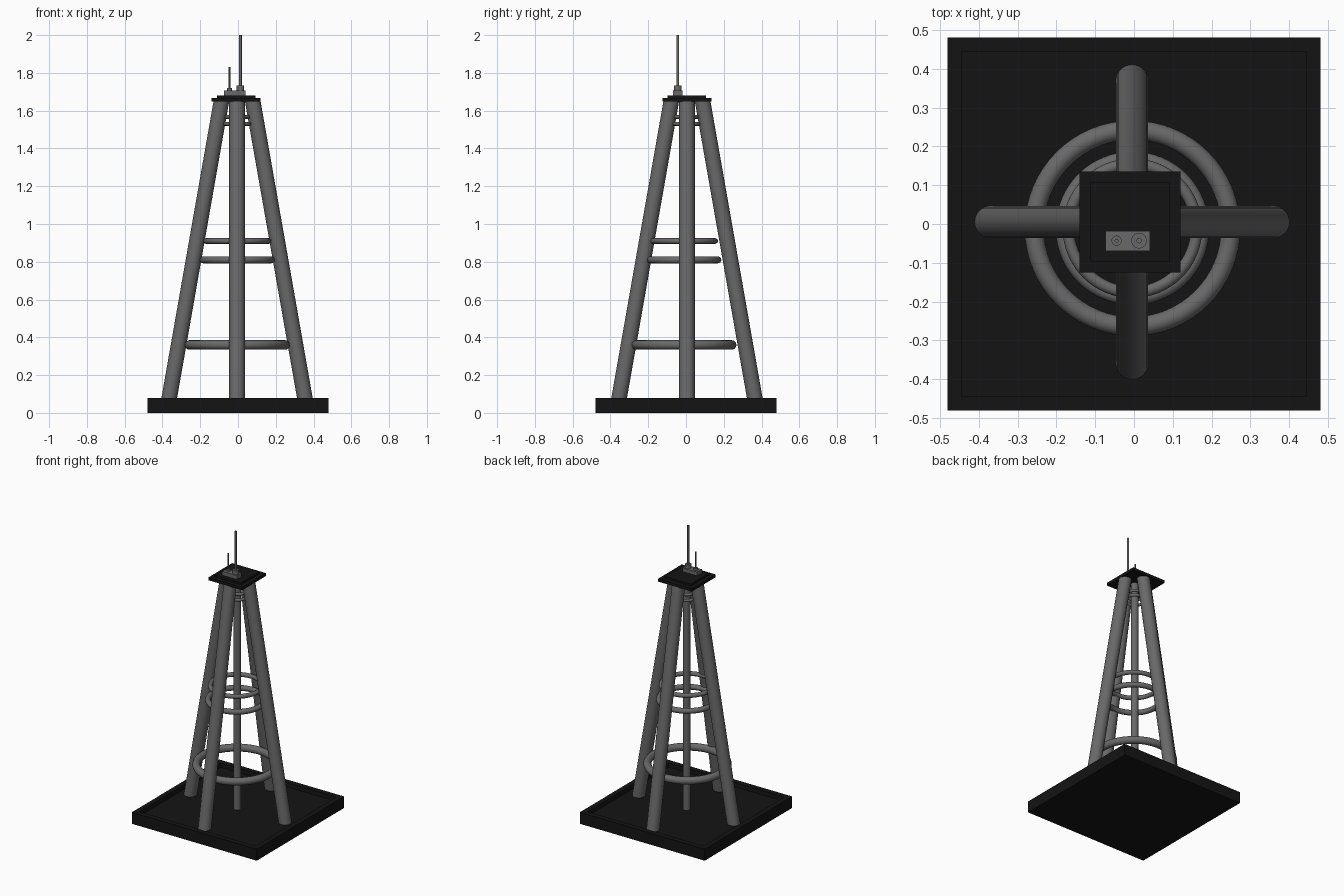
import bpy, bmesh, math
from mathutils import Vector

if "Cube" in bpy.data.objects:
    bpy.data.objects.remove(bpy.data.objects["Cube"])

CX, CY = -0.005, 0.005   # tower centre


def material(name, v):
    m = bpy.data.materials.new(name)
    m.diffuse_color = (v, v, v, 1)
    m.use_nodes = True
    m.node_tree.nodes["Principled BSDF"].inputs["Base Color"].default_value = m.diffuse_color
    return m


STEEL = material("dark_grey", 0.14)
BLACK = material("black", 0.007)


def add_object(name, bm, mat, smooth=False):
    bmesh.ops.recalc_face_normals(bm, faces=bm.faces)
    me = bpy.data.meshes.new(name)
    bm.to_mesh(me)
    bm.free()
    ob = bpy.data.objects.new(name, me)
    bpy.context.collection.objects.link(ob)
    me.materials.append(mat)
    if smooth:
        bpy.ops.object.select_all(action='DESELECT')
        ob.select_set(True)
        bpy.context.view_layer.objects.active = ob
        bpy.ops.object.shade_smooth_by_angle(angle=math.radians(35))
    return ob


def stepped_slab(name, cx, cy, hx, hy, z0, z1, inset=0, step=0, mat=BLACK):
    """Box whose top face is inset and then raised or sunk by step."""
    bm = bmesh.new()
    bmesh.ops.create_cube(bm, size=1)
    for v in bm.verts:
        v.co = (cx + v.co.x * 2 * hx, cy + v.co.y * 2 * hy, z0 + (v.co.z + 0.5) * (z1 - z0))
    if inset:
        bm.normal_update()
        top = max(bm.faces, key=lambda f: f.calc_center_median().z)
        bmesh.ops.inset_region(bm, faces=[top], thickness=inset)
        new = bmesh.ops.extrude_discrete_faces(bm, faces=[top])["faces"]
        bmesh.ops.translate(bm, verts=new[0].verts[:], vec=(0, 0, step))
    return add_object(name, bm, mat)


def tube(name, a, b, r, sides=32):
    """Cylinder from a to b with level ends."""
    a, b = Vector(a), Vector(b)
    bm = bmesh.new()
    bmesh.ops.create_cone(bm, cap_ends=True, segments=sides, radius1=r, radius2=r, depth=2)
    for v in bm.verts:
        end = b if v.co.z > 0 else a
        v.co = end + Vector((v.co.x, v.co.y, 0))
    return add_object(name, bm, STEEL, True)


def ring(name, x, y, z, outer, minor):
    bpy.ops.mesh.primitive_torus_add(location=(x, y, z), major_radius=outer - minor,
                                     minor_radius=minor, major_segments=64, minor_segments=16)
    ob = bpy.context.object
    ob.name = name
    ob.data.materials.append(STEEL)
    bpy.ops.object.shade_smooth()


# Base tray with sunken floor, and stepped top plate
stepped_slab("base", 0, 0, 0.48, 0.48, 0, 0.08, 0.05, -0.03)
stepped_slab("top_plate", -0.01, CY, 0.13, 0.13, 1.648, 1.668, 0.04, 0.013)

# Four leaning legs and the central pole
for i, side in enumerate(("right", "back", "left", "front")):
    d = Vector((round(math.cos(i * math.pi / 2)), round(math.sin(i * math.pi / 2)), 0))
    c = Vector((CX, CY, 0))
    tube(side + "_leg", c + d * 0.364 + Vector((0, 0, 0.05)),
         c + d * 0.083 + Vector((0, 0, 1.65)), 0.0415)
tube("centre_pole", (CX, 0, 0.05), (CX, 0, 1.65), 0.024)

# Brace rings between the legs
ring("lower_ring", -0.004, -0.011, 0.36, 0.278, 0.025)
ring("middle_ring", -0.004, -0.011, 0.81, 0.198, 0.018)
ring("upper_ring", -0.004, -0.011, 0.91, 0.18, 0.015)
ring("collar_ring_low", -0.004, 0.002, 1.53, 0.077, 0.01)
ring("collar_ring_high", -0.004, 0.002, 1.567, 0.07, 0.01)

# Antenna box with two rods in sockets
stepped_slab("antenna_box", -0.016, -0.044, 0.057, 0.026, 1.68, 1.707, mat=STEEL)
tube("tall_socket", (0.013, -0.043, 1.705), (0.013, -0.043, 1.732), 0.02)
tube("tall_antenna", (0.013, -0.043, 1.73), (0.013, -0.043, 2.0), 0.007, 16)
tube("short_socket", (-0.045, -0.043, 1.705), (-0.045, -0.043, 1.72), 0.013)
tube("short_antenna", (-0.045, -0.043, 1.715), (-0.045, -0.043, 1.83), 0.005, 16)
